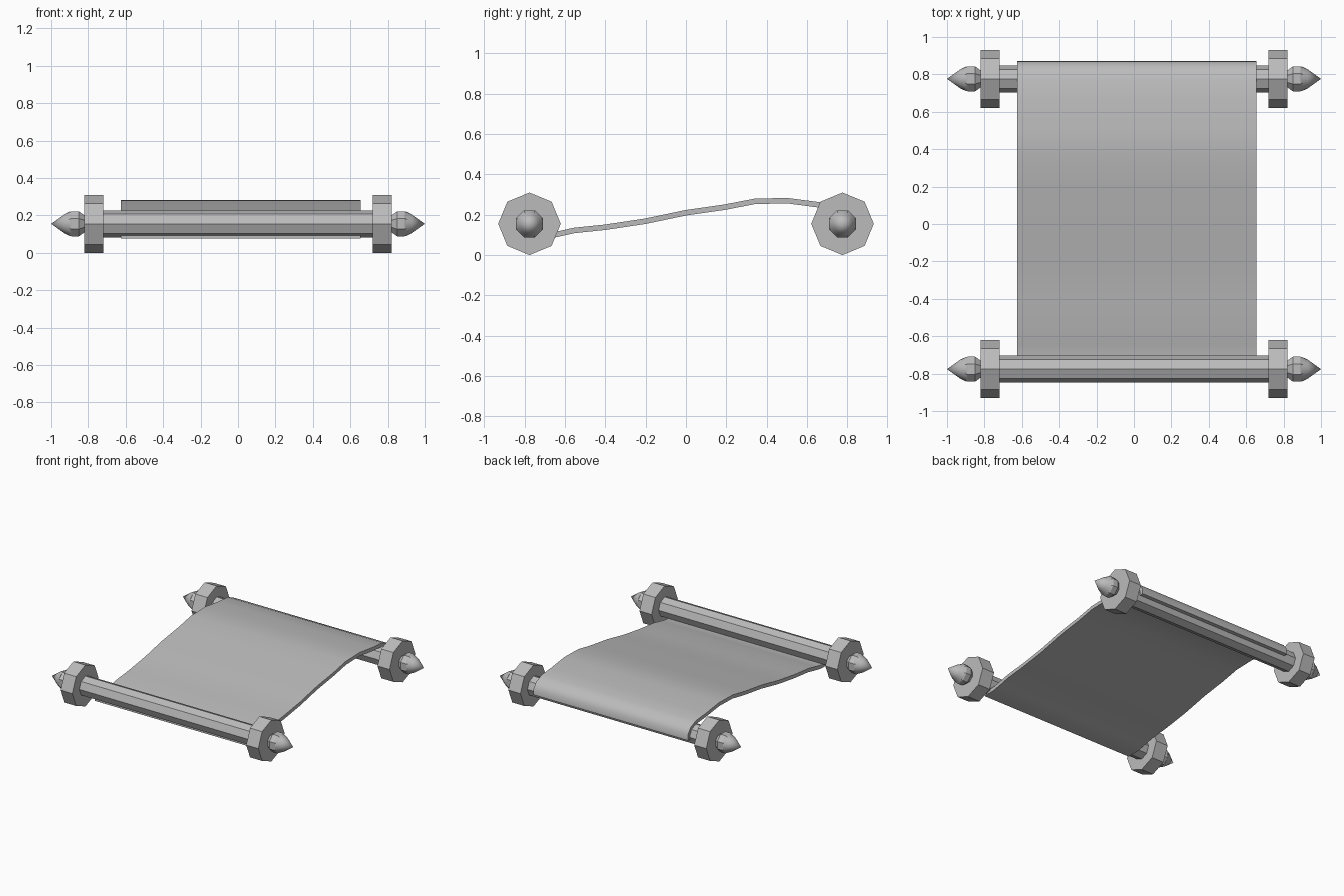
import bpy, bmesh
from math import pi, cos, sin, radians
from mathutils import Vector

cube = bpy.data.objects.get("Cube")
if cube:
    bpy.data.objects.remove(cube, do_unlink=True)

grey = bpy.data.materials.new("plain grey")
grey.use_nodes = True
colour = (0.5, 0.5, 0.5, 1)
grey.diffuse_color = colour
grey.node_tree.nodes["Principled BSDF"].inputs["Base Color"].default_value = colour

AXLE_Y, AXLE_Z = 0.776, 0.155


def finish(name, bm, smooth=None):
    bmesh.ops.recalc_face_normals(bm, faces=bm.faces)
    mesh = bpy.data.meshes.new(name)
    bm.to_mesh(mesh)
    bm.free()
    mesh.materials.append(grey)
    obj = bpy.data.objects.new(name, mesh)
    bpy.context.collection.objects.link(obj)
    if smooth:
        bpy.context.view_layer.objects.active = obj
        obj.select_set(True)
        bpy.ops.object.shade_smooth_by_angle(angle=radians(smooth))
        obj.select_set(False)


def lathe(name, profile, y, sides=8, side=1, turn=0.0, smooth=None):
    """Turn (x, radius) pairs about an axis parallel to x."""
    bm = bmesh.new()
    rings = []
    for x, r in profile:
        count = sides if r > 0 else 1
        rings.append([bm.verts.new((side * x,
                                    y + r * cos(turn + 2 * pi * i / sides),
                                    AXLE_Z + r * sin(turn + 2 * pi * i / sides)))
                      for i in range(count)])
    for a, b in zip(rings, rings[1:]):
        for i in range(sides):
            j = (i + 1) % sides
            if len(b) == 1:
                bm.faces.new((a[i], a[j], b[0]))
            else:
                bm.faces.new((a[i], a[j], b[j], b[i]))
    for ring in (rings[0], rings[-1]):
        if len(ring) > 1:
            bm.faces.new(ring)
    finish(name, bm, smooth)


# Two rollers, each with end discs, collars and pointed tips
for end, y in (("front", -AXLE_Y), ("back", AXLE_Y)):
    lathe(end + "_rod", [(-0.73, 0.0725), (0.73, 0.0725)], y)
    for label, side in (("left", 1), ("right", -1)):
        prefix = f"{end}_{label}_"
        lathe(prefix + "disc", [(0.72, 0.155), (0.82, 0.155)], y, side=side)
        lathe(prefix + "collar", [(0.815, 0.045), (0.85, 0.0725), (0.89, 0.0725), (0.905, 0.062)],
              y, side=side, turn=pi / 8)
        lathe(prefix + "tip", [(0.895, 0.067), (0.93, 0.05), (1.0, 0)], y, sides=24, side=side, smooth=50)

# Sheet: centre line from under the front rod to over the back rod
path = [(-0.80, 0.09), (-0.71, 0.09), (-0.64, 0.103), (-0.555, 0.122), (-0.40, 0.138),
        (-0.20, 0.168), (0.0, 0.21), (0.195, 0.238), (0.34, 0.266), (0.50, 0.27),
        (0.66, 0.249), (0.77, 0.24), (0.83, 0.214), (0.855, 0.18), (0.858, 0.14)]
HALF = 0.0135
points = [Vector(p) for p in path]
upper, lower = [], []
for i, p in enumerate(points):
    along = (points[min(i + 1, len(points) - 1)] - points[max(i - 1, 0)]).normalized()
    normal = Vector((-along.y, along.x)) * HALF
    upper.append(p + normal)
    lower.append(p - normal)

bm = bmesh.new()
columns = [[[bm.verts.new((x, p.x, p.y)) for p in line] for line in (upper, lower)]
           for x in (-0.625, 0.655)]
(lu, ll), (ru, rl) = columns
for i in range(len(points) - 1):
    for a, b in ((lu, ru), (rl, ll), (ll, lu), (ru, rl)):
        bm.faces.new((a[i], a[i + 1], b[i + 1], b[i]))
for i in (0, -1):
    bm.faces.new((lu[i], ru[i], rl[i], ll[i]))
finish("sheet", bm, 40)
